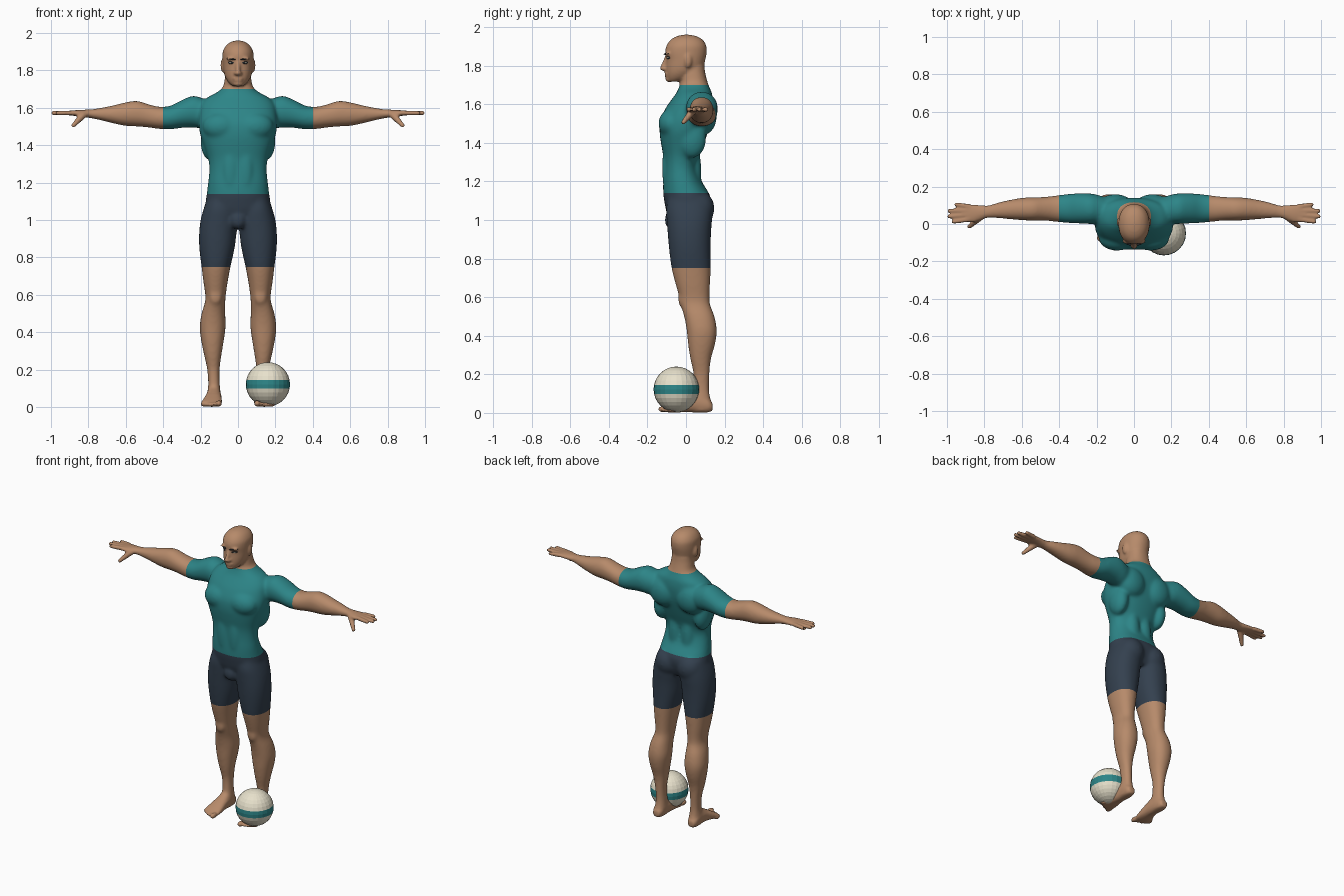
import bpy, bmesh, math
from mathutils import Matrix, Vector, Euler


def material(name, rgb):
    m = bpy.data.materials.new(name)
    m.diffuse_color = (*rgb, 1)
    return m


SKIN = material("skin", (0.47, 0.255, 0.145))
TEAL = material("teal", (0.026, 0.235, 0.245))
NAVY = material("navy", (0.034, 0.052, 0.078))
CREAM = material("cream", (0.80, 0.75, 0.60))
DARK = material("dark", (0.02, 0.025, 0.03))


def make_object(name, bm, mats, smooth=True):
    bmesh.ops.recalc_face_normals(bm, faces=bm.faces)
    for f in bm.faces:
        f.smooth = smooth
    mesh = bpy.data.meshes.new(name)
    bm.to_mesh(mesh)
    bm.free()
    for m in mats:
        mesh.materials.append(m)
    obj = bpy.data.objects.new(name, mesh)
    bpy.context.collection.objects.link(obj)
    return obj


def spline(rows, steps=4):
    """Catmull-Rom interpolation between section rows."""
    out = []
    for i in range(len(rows) - 1):
        quad = (rows[max(i - 1, 0)], rows[i], rows[i + 1], rows[min(i + 2, len(rows) - 1)])
        for k in range(steps):
            t = k / steps
            out.append([0.5 * (2 * b + (c - a) * t + (2 * a - 5 * b + 4 * c - d) * t * t
                               + (3 * b - a - 3 * c + d) * t ** 3) for a, b, c, d in zip(*quad)])
    return out + [list(rows[-1])]


def loft(bm, rows, axis, s=1, power=2.0, sides=32):
    """Rows are (position on axis, low, high, low, high) of the other two axes."""
    others = [a for a in range(3) if a != axis]
    rings = []
    for t, u0, u1, v0, v1 in spline(rows):
        ring = []
        for i in range(sides):
            a = 2 * math.pi * i / sides
            p = [0, 0, 0]
            p[axis] = t
            for o, lo, hi, w in ((others[0], u0, u1, math.cos(a)), (others[1], v0, v1, math.sin(a))):
                p[o] = (lo + hi) / 2 + (hi - lo) / 2 * math.copysign(abs(w) ** (2 / power), w)
            ring.append(bm.verts.new((p[0] * s, p[1], p[2])))
        rings.append(ring)
    for r, q in zip(rings, rings[1:]):
        for i in range(sides):
            j = (i + 1) % sides
            bm.faces.new((r[i], r[j], q[j], q[i]))
    bm.faces.new(rings[0])
    bm.faces.new(rings[-1])


def ellipsoid(bm, c, r, s=1, turn=(0, 0, 0)):
    rot = Euler((turn[0], turn[1] * s, turn[2] * s))
    mat = Matrix.LocRotScale(Vector((c[0] * s, c[1], c[2])), rot, Vector(r))
    bmesh.ops.create_uvsphere(bm, u_segments=24, v_segments=16, radius=1, matrix=mat)


def finger(bm, p0, p1, r0, r1, s=1):
    a, b = Vector((p0[0] * s, *p0[1:])), Vector((p1[0] * s, *p1[1:]))
    rot = (b - a).to_track_quat('Z', 'Y')
    bmesh.ops.create_cone(bm, cap_ends=True, segments=16, radius1=r0, radius2=r1,
                          depth=(b - a).length, matrix=Matrix.LocRotScale((a + b) / 2, rot, None))
    ellipsoid(bm, b, (r1, r1, r1))


body = bmesh.new()

# Torso and neck: z, half width, back and front
torso = [(0.99, .09, -.07, .10), (1.04, .16, -.10, .12), (1.10, .172, -.113, .13),
         (1.14, .167, -.118, .118), (1.20, .16, -.118, .082), (1.27, .153, -.115, .06),
         (1.33, .16, -.118, .07), (1.40, .183, -.13, .095), (1.46, .203, -.137, .115),
         (1.52, .21, -.132, .132), (1.58, .205, -.105, .14), (1.62, .195, -.078, .14),
         (1.655, .165, -.052, .135), (1.68, .118, -.04, .125), (1.71, .082, -.03, .113),
         (1.76, .07, -.03, .1), (1.8, .066, -.03, .095)]
loft(body, [(z, -w, w, a, b) for z, w, a, b in torso], 2, power=2.25, sides=48)

# Head
head = [(1.717, .03, -.092, -.03), (1.735, .05, -.1, .02), (1.76, .066, -.104, .055),
        (1.79, .076, -.105, .088), (1.83, .081, -.103, .1), (1.87, .083, -.108, .107),
        (1.905, .08, -.1, .104), (1.935, .062, -.078, .085), (1.953, .036, -.045, .052),
        (1.96, .01, -.01, .015)]
loft(body, [(z, -w, w, a, b) for z, w, a, b in head], 2, power=2.15, sides=40)
finger(body, (0, -.102, 1.842), (0, -.121, 1.786), .009, .014)
ellipsoid(body, (0, -.104, 1.757), (.026, .009, .006))
ellipsoid(body, (0, -.102, 1.745), (.022, .009, .006))
ellipsoid(body, (0, -.086, 1.729), (.027, .021, .015))
ellipsoid(body, (0, -.075, 1.0), (.045, .036, .05))

leg = [(1.12, .03, .163, -.09, .12), (1.06, .01, .184, -.103, .135), (1.0, 0, .2, -.1, .135),
       (.93, .008, .208, -.095, .13), (.85, .018, .207, -.088, .128), (.75, .04, .195, -.075, .128),
       (.67, .055, .185, -.055, .125), (.6, .065, .175, -.035, .122), (.56, .068, .177, -.028, .126),
       (.5, .068, .195, -.01, .148), (.43, .066, .205, .003, .16), (.36, .075, .198, .01, .152),
       (.28, .088, .182, .022, .13), (.2, .098, .165, .038, .122), (.12, .097, .16, .035, .12),
       (.06, .092, .165, .02, .13), (.008, .1, .16, .03, .135)]
foot = [(.138, .108, .152, .012, .05), (.11, .096, .165, .002, .08), (.05, .09, .168, .002, .11),
        (0, .088, .175, .004, .088), (-.05, .085, .19, .002, .058), (-.085, .086, .198, .002, .036),
        (-.098, .09, .17, .006, .026)]
arm = [(.12, 0, .13, 1.50, 1.63), (.19, 0, .155, 1.49, 1.652), (.24, 0, .164, 1.495, 1.665),
       (.3, .003, .164, 1.493, 1.642), (.36, .006, .16, 1.485, 1.612), (.42, .012, .152, 1.487, 1.606),
       (.48, .018, .145, 1.495, 1.62), (.54, .018, .143, 1.50, 1.638), (.6, .02, .14, 1.503, 1.63),
       (.66, .025, .13, 1.515, 1.615), (.72, .03, .117, 1.53, 1.603), (.78, .032, .1, 1.543, 1.593),
       (.82, .022, .1, 1.55, 1.59), (.86, .008, .105, 1.555, 1.588), (.9, .012, .103, 1.56, 1.584),
       (.915, .02, .095, 1.563, 1.58)]
# Finger base y, tip x, tip y
fingers = [(.025, .964, .012), (.05, .989, .04), (.073, .987, .07), (.094, .95, .104)]
# Toe x, y, radius, half length
toes = [(.103, -.114, .017, .032), (.13, -.1, .012, .028), (.151, -.093, .012, .026),
        (.17, -.082, .011, .025), (.187, -.07, .011, .023)]
# Muscle masses: centre, radii
muscles = [((.09, -.075, 1.50), (.1, .068, .075)),      # chest
           ((.1, .09, 1.54), (.1, .07, .1)),            # shoulder blade
           ((.15, .03, 1.42), (.05, .075, .1)),         # side of back
           ((.045, .045, 1.24), (.045, .035, .16)),     # lower back
           ((.04, -.1, 1.27), (.04, .024, .13)),        # belly
           ((.082, .07, 1.06), (.085, .078, .09)),      # buttock
           ((.12, -.02, .59), (.034, .021, .045)),      # knee
           ((.083, .01, 1.827), (.01, .02, .036)),      # ear
           ((.012, -.114, 1.783), (.01, .012, .008)),   # nostril
           ((.035, -.094, 1.863), (.03, .013, .009))]   # brow ridge

for s in (-1, 1):
    loft(body, leg, 2, s, 2.2)
    loft(body, foot, 1, s, 2.3)
    loft(body, arm, 0, s, 2.1)
    for y0, x1, y1 in fingers:
        finger(body, (.88, y0, 1.573), (x1, y1, 1.572), .0135, .0115, s)
    finger(body, (.825, .035, 1.565), (.88, -.014, 1.506), .02, .012, s)
    for x, y, r, length in toes:
        ellipsoid(body, (x, y, r + .002), (r, length, r), s)
    for c, r in muscles:
        ellipsoid(body, c, r, s)

# Fuse the parts into one skin
rough = make_object("body", body, [])
mod = rough.modifiers.new("fuse", 'REMESH')
mod.mode = 'VOXEL'
mod.voxel_size = 0.007
bpy.context.view_layer.update()
fused = bpy.data.meshes.new_from_object(rough.evaluated_get(bpy.context.evaluated_depsgraph_get()))
body = bmesh.new()
body.from_mesh(fused)
bpy.data.objects.remove(rough)


def relax(verts, count):
    for _ in range(count):
        bmesh.ops.smooth_vert(body, verts=verts, factor=.5, use_axis_x=True,
                              use_axis_y=True, use_axis_z=True)


relax([v for v in body.verts if abs(v.co.x) < .8 and .07 < v.co.z < 1.71], 12)
relax(body.verts[:], 2)

# Cut clean hems, then colour shirt, shorts and skin
for co, no in (((0, 0, .75), (0, 0, 1)), ((0, 0, 1.14), (0, 0, 1)), ((0, 0, 1.70), (0, 0, 1)),
               ((.4, 0, 0), (1, 0, 0)), ((-.4, 0, 0), (1, 0, 0))):
    bmesh.ops.bisect_plane(body, geom=body.verts[:] + body.edges[:] + body.faces[:],
                           dist=1e-5, plane_co=co, plane_no=no)
for f in body.faces:
    c = f.calc_center_median()
    f.material_index = 0
    if abs(c.x) < .4 and 1.14 < c.z < 1.70:
        f.material_index = 1
    elif .75 < c.z < 1.14:
        f.material_index = 2
make_object("body", body, [SKIN, TEAL, NAVY])

# Eyes and eyebrows
for name, c, r, turn, mat in (
        ("eyebrow", (.037, -.1015, 1.861), (.027, .007, .0045), (0, -.1, .5), DARK),
        ("eyelid", (.035, -.09, 1.842), (.02, .0085, .009), (0, 0, .45), DARK),
        ("eyeball", (.035, -.09, 1.841), (.014, .0105, .006), (0, 0, .4), CREAM),
        ("iris", (.034, -.098, 1.841), (.0055, .0035, .0055), (0, 0, .4), DARK)):
    bm = bmesh.new()
    for s in (-1, 1):
        ellipsoid(bm, c, r, s, turn)
    make_object(name, bm, [mat])

# Ball with a stripe around its middle
bm = bmesh.new()
bmesh.ops.create_uvsphere(bm, u_segments=24, v_segments=16, radius=.118,
                          matrix=Matrix.Translation((.16, -.05, .122)))
for f in bm.faces:
    f.material_index = int(abs(f.calc_center_median().z - .122) < .024)
make_object("ball", bm, [CREAM, TEAL], smooth=False)
